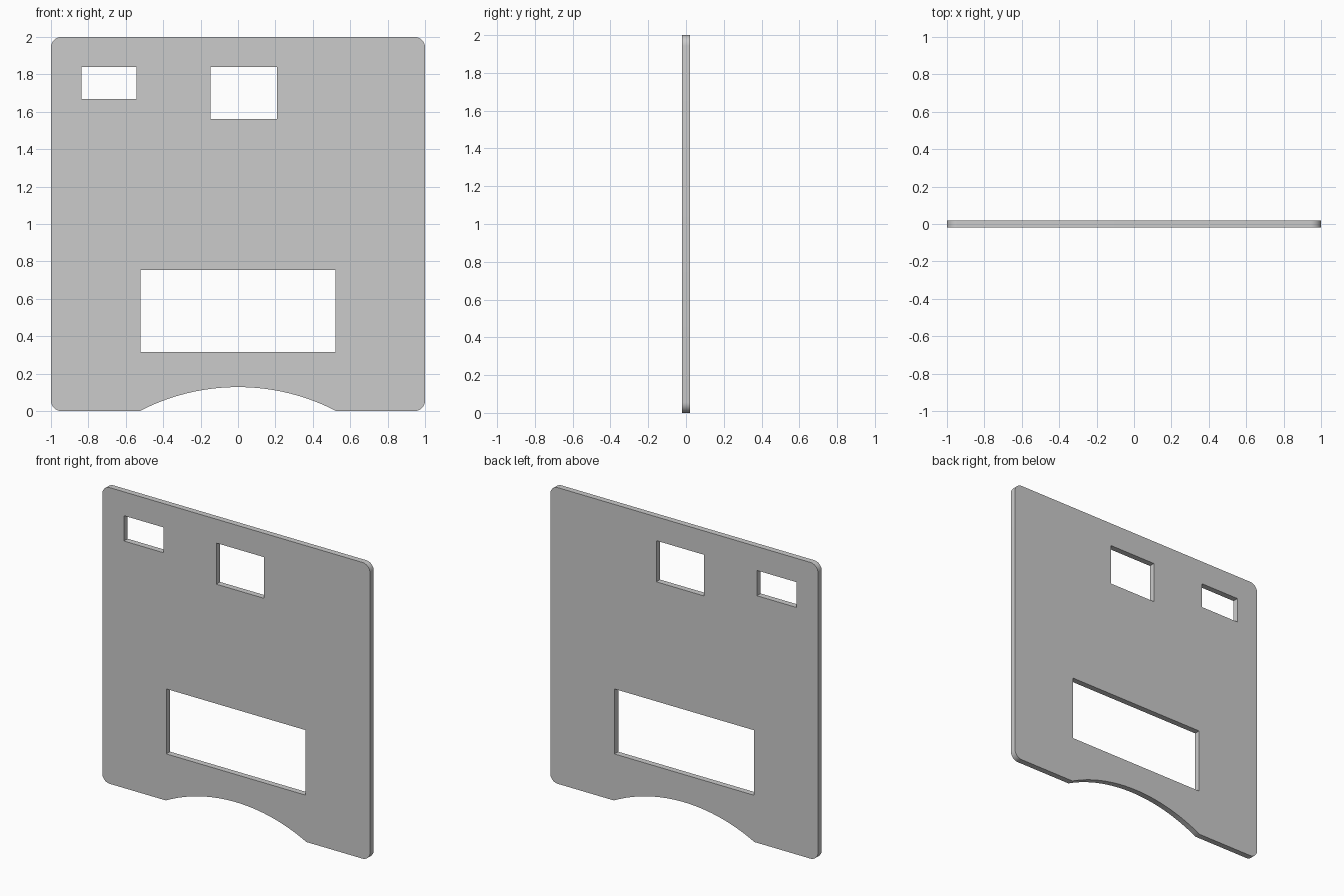
import bpy
from math import sin, cos, pi, asin

if "Cube" in bpy.data.objects:
    bpy.data.objects.remove(bpy.data.objects["Cube"])

THICKNESS = 0.04
CORNER = 0.056
HALF_NOTCH, NOTCH_RISE = 0.525, 0.128


def arc(cx, cz, r, a0, a1, n):
    return [(cx + r * cos(a0 + (a1 - a0) * i / n),
             cz + r * sin(a0 + (a1 - a0) * i / n)) for i in range(n + 1)]


def rectangle(x0, x1, z0, z1):
    return [(x0, z0), (x0, z1), (x1, z1), (x1, z0)]


# Outer outline: four rounded corners, then the arched notch in the bottom edge
outline = []
k = 1 - CORNER
for i, (cx, cz) in enumerate([(k, CORNER), (k, 1 + k), (-k, 1 + k), (-k, CORNER)]):
    a = -pi / 2 + i * pi / 2
    outline += arc(cx, cz, CORNER, a, a + pi / 2, 8)
R = (HALF_NOTCH ** 2 + NOTCH_RISE ** 2) / (2 * NOTCH_RISE)
half = asin(HALF_NOTCH / R)
outline += arc(0, NOTCH_RISE - R, R, pi / 2 + half, pi / 2 - half, 32)

# Window openings
windows = [rectangle(-0.838, -0.544, 1.668, 1.839),
           rectangle(-0.148, 0.208, 1.561, 1.839),
           rectangle(-0.522, 0.52, 0.315, 0.754)]

# Flat panel: filled curve with holes, extruded and stood upright
curve = bpy.data.curves.new("panel", 'CURVE')
curve.dimensions = '2D'
curve.fill_mode = 'BOTH'
curve.extrude = THICKNESS / 2
for loop in [outline] + windows:
    spline = curve.splines.new('POLY')
    spline.points.add(len(loop) - 1)
    for p, (x, z) in zip(spline.points, loop):
        p.co = (x, z, 0, 1)
    spline.use_cyclic_u = True

panel = bpy.data.objects.new("panel", curve)
bpy.context.collection.objects.link(panel)
panel.rotation_euler = (pi / 2, 0, 0)
bpy.context.view_layer.objects.active = panel
panel.select_set(True)
bpy.ops.object.convert(target='MESH')

# Join caps to rims and keep the rim edges sharp
weld = panel.modifiers.new("weld", 'WELD')
weld.merge_threshold = 0.0001
bpy.ops.object.modifier_apply(modifier="weld")
bpy.ops.object.shade_smooth_by_angle(angle=pi / 6)
